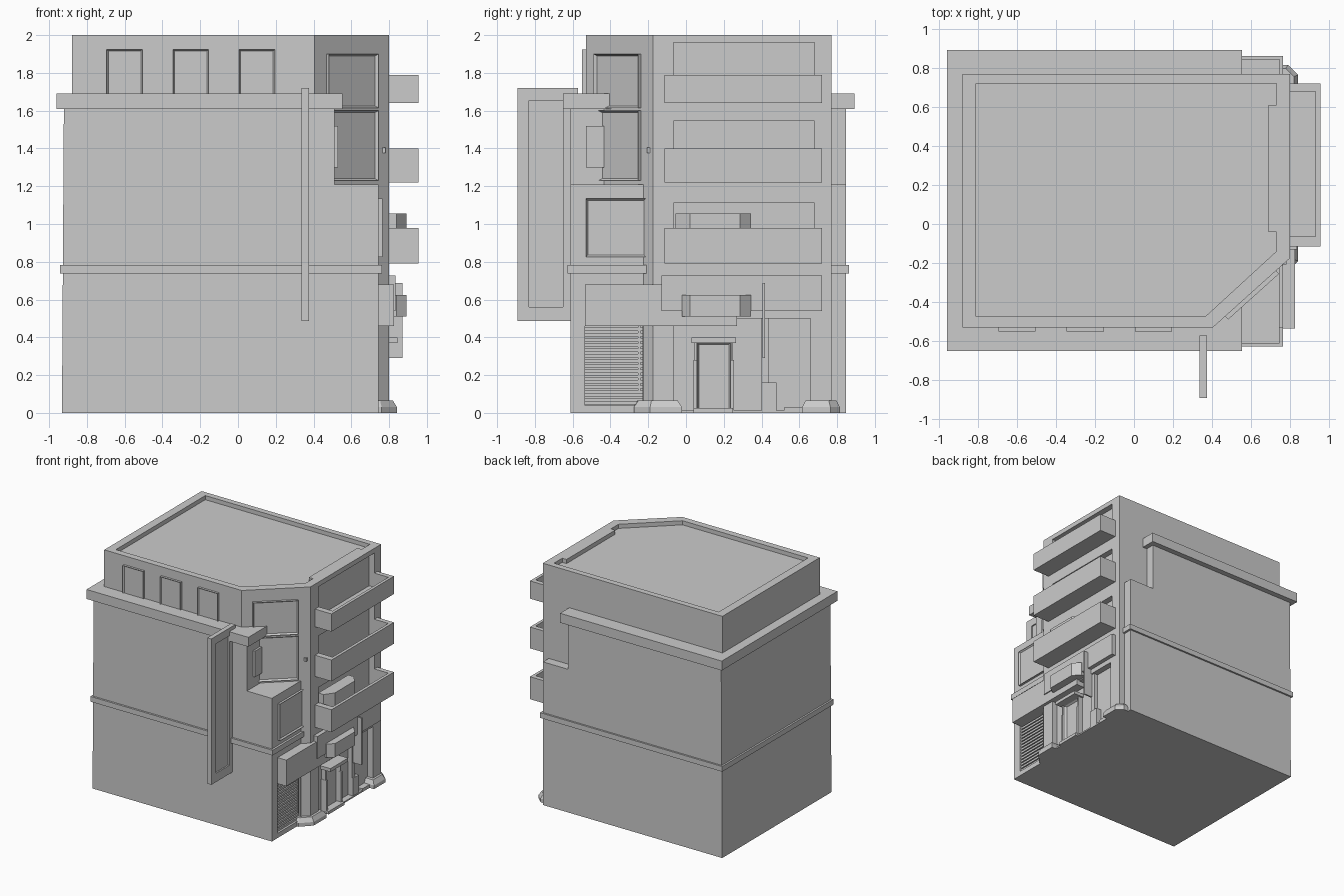
import bpy, bmesh
from mathutils import Vector

if "Cube" in bpy.data.objects:
    bpy.data.objects.remove(bpy.data.objects["Cube"])


def finish(name, bm):
    bmesh.ops.recalc_face_normals(bm, faces=bm.faces)
    me = bpy.data.meshes.new(name)
    bm.to_mesh(me)
    bm.free()
    ob = bpy.data.objects.new(name, me)
    bpy.context.collection.objects.link(ob)
    return ob


def prism(name, pts, z0, z1, scale=1.0, pivot=(0, 0)):
    """Extrude a plan outline from z0 to z1, optionally tapering to a pivot."""
    bm = bmesh.new()
    low = [bm.verts.new((x, y, z0)) for x, y in pts]
    top = [bm.verts.new((pivot[0] + (x - pivot[0]) * scale,
                         pivot[1] + (y - pivot[1]) * scale, z1)) for x, y in pts]
    bm.faces.new(low)
    bm.faces.new(top)
    n = len(pts)
    for i in range(n):
        j = (i + 1) % n
        bm.faces.new((low[i], low[j], top[j], top[i]))
    return finish(name, bm)


def box(name, x0, x1, y0, y1, z0, z1):
    return prism(name, [(x0, y0), (x1, y0), (x1, y1), (x0, y1)], z0, z1)


def panel(name, p0, p1, z0, z1, depth, border, sink):
    """Framed panel standing off a wall that runs from p0 to p1."""
    a, b = Vector(p0), Vector(p1)
    d = (b - a).normalized()
    n = Vector((d.y, -d.x))
    ob = prism(name, [a, b, b + n * depth, a + n * depth], z0, z1)
    bm = bmesh.new()
    bm.from_mesh(ob.data)
    n3 = Vector((n.x, n.y, 0))
    face = max(bm.faces, key=lambda f: f.normal.dot(n3))
    bmesh.ops.inset_region(bm, faces=[face], thickness=border, depth=0)
    bmesh.ops.translate(bm, verts=face.verts[:], vec=-n3 * sink)
    bm.to_mesh(ob.data)
    bm.free()
    return ob


def cut(targets, cutter):
    cutter.hide_render = True
    for ob in targets:
        m = ob.modifiers.new("cut", 'BOOLEAN')
        m.operation, m.solver, m.object = 'DIFFERENCE', 'EXACT', cutter
        bpy.context.view_layer.objects.active = ob
        bpy.ops.object.modifier_apply(modifier=m.name)
    bpy.data.objects.remove(cutter)


# Lower block: stepped front profile extruded along y
profile = [(-0.932, 0), (0.745, 0), (0.745, 1.21), (0.512, 1.21), (0.512, 1.61), (-0.922, 1.61)]
bm = bmesh.new()
face = bm.faces.new([bm.verts.new((x, -0.612, z)) for x, z in profile])
ext = bmesh.ops.extrude_face_region(bm, geom=[face])
bmesh.ops.translate(bm, vec=(0, 1.459, 0),
                    verts=[g for g in ext['geom'] if isinstance(g, bmesh.types.BMVert)])
lower = finish("lower_block", bm)

# Tower with chamfered corner and sunken roof
tower = prism("tower", [(-0.88, -0.53), (0.405, -0.53), (0.80, -0.175), (0.80, 0.77), (-0.88, 0.77)], 0, 2)
cut([tower], prism("roof_cut", [(-0.81, -0.475), (0.365, -0.475), (0.73, -0.14), (0.73, -0.04),
                                (0.69, -0.04), (0.69, 0.61), (0.73, 0.61), (0.73, 0.72),
                                (-0.81, 0.72)], 1.965, 2.1))

# Cornice and belt course
box("cornice", -0.96, 0.553, -0.652, 0.893, 1.61, 1.69)
box("belt_course", -0.942, 0.763, -0.628, 0.862, 0.738, 0.782)

# Balconies with door recesses behind
for i, (z0, z1, ztop) in enumerate([(0.79, 0.98, 1.11), (1.22, 1.40, 1.545), (1.64, 1.79, 1.96)]):
    balcony = box(f"balcony_{i}", 0.79, 0.955, -0.115, 0.72, z0, z1)
    cut([balcony, tower], box("balcony_cut", 0.75, 0.93, -0.065, 0.68, z0 + 0.03, ztop))

# Ground floor entrance recess and shutter recess
cut([tower], box("entrance_cut", 0.75, 0.95, -0.065, 0.66, 0.012, 0.50))
cut([lower, tower], box("shutter_cut", 0.715, 0.76, -0.535, -0.23, 0.04, 0.46))
for i in range(15):
    z = 0.045 + i * 0.0277
    box(f"shutter_slat_{i}", 0.71, 0.733, -0.535, -0.23, z, z + 0.018)
box("shutter_rail", 0.71, 0.74, -0.255, -0.24, 0.10, 0.46)

# Entrance door, jambs and canopy
panel("door", (0.745, 0.06), (0.745, 0.235), 0.012, 0.37, 0.03, 0.012, 0.015)
for y in (0.04, 0.235):
    box("door_jamb", 0.745, 0.80, y, y + 0.018, 0.012, 0.28)
    box("door_jamb_top", 0.745, 0.79, y + 0.003, y + 0.015, 0.28, 0.37)
box("door_canopy", 0.745, 0.845, 0.028, 0.265, 0.37, 0.398)
box("door_step", 0.745, 0.82, 0.04, 0.25, 0, 0.025)
box("entrance_pier", 0.745, 0.785, 0.40, 0.44, 0.01, 0.50)
box("low_block", 0.745, 0.795, 0.40, 0.48, 0.01, 0.16)
box("kerb", 0.745, 0.80, 0.52, 0.66, 0, 0.028)

# Pillar feet
prism("foot_front", [(0.70, -0.28), (0.76, -0.275), (0.842, -0.19), (0.842, -0.02), (0.70, -0.02)],
      0, 0.03)
prism("foot_front_top", [(0.70, -0.28), (0.76, -0.275), (0.842, -0.19), (0.842, -0.02), (0.70, -0.02)],
      0.03, 0.065, 0.82, (0.72, -0.15))
back_foot = [(0.70, 0.615), (0.842, 0.615), (0.842, 0.765), (0.79, 0.815), (0.70, 0.815)]
prism("foot_back", back_foot, 0, 0.03)
prism("foot_back_top", back_foot, 0.03, 0.065, 0.82, (0.72, 0.715))

# Sign boards over the ground floor
box("long_board", 0.74, 0.826, -0.535, 0.27, 0.46, 0.68)
box("upper_board", 0.79, 0.835, -0.13, 0.72, 0.54, 0.727)
box("thin_blade", 0.79, 0.87, 0.406, 0.419, 0.29, 0.687)

# Angled wall boxes
for i, (z0, z1, s) in enumerate([(0.51, 0.625, -0.02), (0.94, 1.055, -0.055)]):
    prism(f"wall_box_{i}", [(0.79, s), (0.84, s), (0.893, 0.02), (0.893, 0.285),
                            (0.84, 0.345), (0.79, 0.345)], z0, z1)

# Front windows
for i in range(3):
    x = -0.695 + i * 0.35
    panel(f"front_window_{i}", (x, -0.53), (x + 0.19, -0.53), 1.68, 1.925, 0.02, 0.012, 0.012)

# Chamfer windows
a, b = Vector((0.405, -0.53)), Vector((0.80, -0.175))
panel("corner_window_top", a.lerp(b, 0.16), a.lerp(b, 0.82), 1.615, 1.90, 0.022, 0.015, 0.016)
panel("corner_window_low", a.lerp(b, 0.16), a.lerp(b, 0.82), 1.23, 1.60, 0.022, 0.015, 0.016)
box("corner_lamp", 0.76, 0.782, -0.207, -0.19, 1.375, 1.405)

# Side window and small plaque
panel("side_window", (0.745, -0.53), (0.745, -0.212), 0.825, 1.135, 0.02, 0.014, 0.012)
box("plaque", 0.50, 0.53, -0.53, -0.435, 1.30, 1.52)

# Projecting vertical sign with sunken faces on both sides
blade = box("vertical_sign", 0.337, 0.375, -0.892, -0.572, 0.487, 1.72)
for x in (0.325, 0.363):
    cut([blade], box("sign_cut", x, x + 0.024, -0.832, -0.65, 0.56, 1.655))
